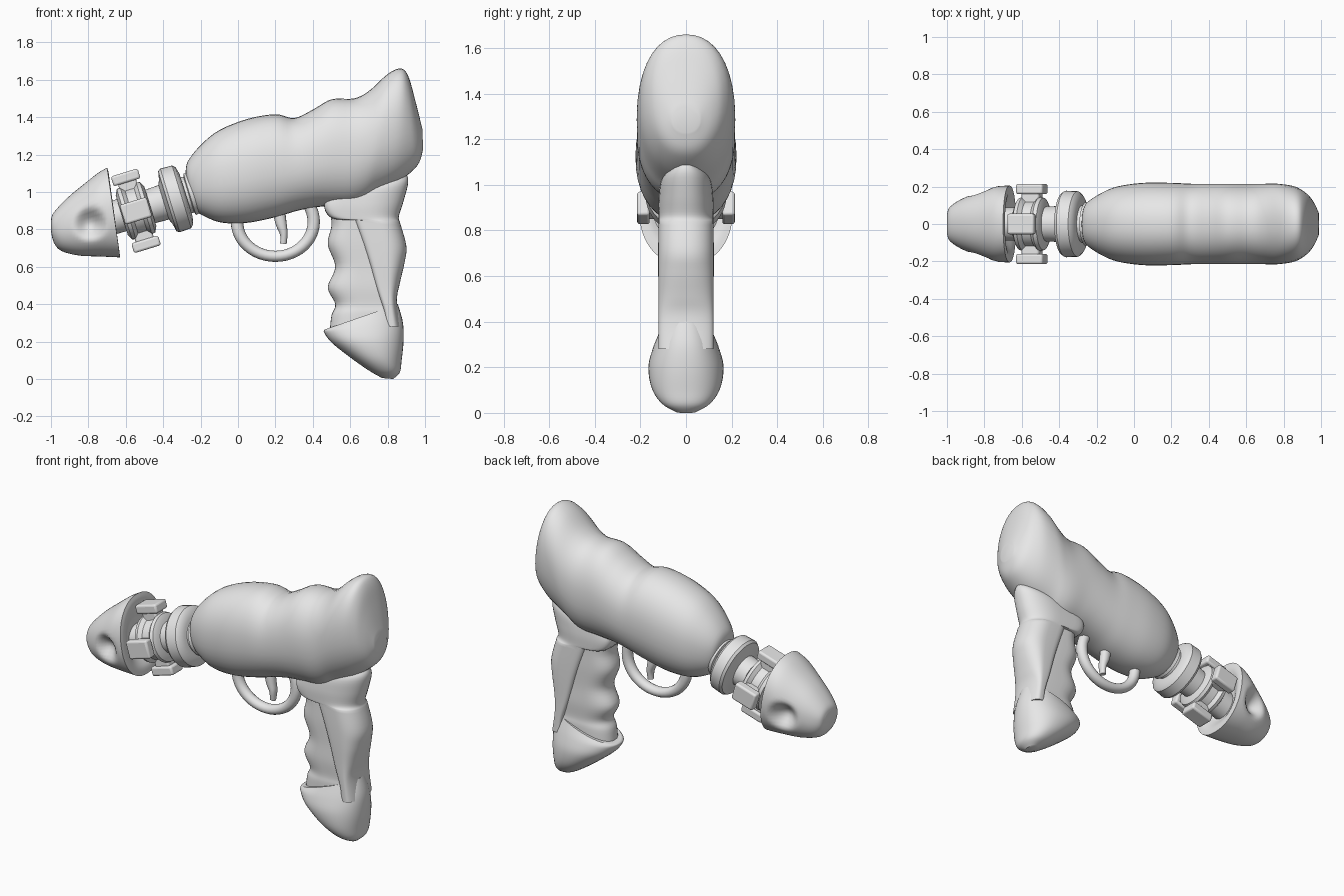
import bpy
import bmesh
from math import cos, sin, pi, radians, hypot
from mathutils import Vector, Matrix

default = bpy.data.objects.get("Cube")
if default:
    bpy.data.objects.remove(default, do_unlink=True)

grey = bpy.data.materials.new("plain_grey")
grey.use_nodes = True
grey.diffuse_color = (0.8, 0.8, 0.8, 1)
grey.node_tree.nodes["Principled BSDF"].inputs["Base Color"].default_value = grey.diffuse_color


def finish(obj, name, angle=40):
    """Name, colour and smooth one part."""
    obj.name = name
    obj.data.materials.clear()
    obj.data.materials.append(grey)
    bpy.ops.object.select_all(action='DESELECT')
    obj.select_set(True)
    bpy.context.view_layer.objects.active = obj
    bpy.ops.object.shade_smooth_by_angle(angle=radians(angle))
    return obj


def from_bmesh(bm, name, angle=40):
    bmesh.ops.remove_doubles(bm, verts=bm.verts, dist=0.0005)
    bmesh.ops.recalc_face_normals(bm, faces=bm.faces)
    mesh = bpy.data.meshes.new(name)
    bm.to_mesh(mesh)
    bm.free()
    obj = bpy.data.objects.new(name, mesh)
    bpy.context.collection.objects.link(obj)
    return finish(obj, name, angle)


def skin(rings, name, angle=40, edit=None):
    """Bridge closed rings of points and cap both ends."""
    bm = bmesh.new()
    loops = [[bm.verts.new(p) for p in ring] for ring in rings]
    n = len(loops[0])
    for a, b in zip(loops, loops[1:]):
        for i in range(n):
            j = (i + 1) % n
            bm.faces.new((a[i], a[j], b[j], b[i]))
    bm.faces.new(loops[0])
    bm.faces.new(loops[-1])
    if edit:
        for v in bm.verts:
            edit(v.co)
    return from_bmesh(bm, name, angle)


def spline(rows, steps):
    """Smooth a list of rows; a repeated row makes a crease."""
    rows = [Vector(r) for r in rows]
    out = []
    for i in range(len(rows) - 1):
        p1, p2 = rows[i], rows[i + 1]
        if (p2 - p1).length < 1e-6:
            continue
        p0, p3 = rows[max(i - 1, 0)], rows[min(i + 2, len(rows) - 1)]
        for k in range(steps):
            t = k / steps
            m1, m2 = (p2 - p0) / 2, (p3 - p1) / 2
            d = p2 - p1
            out.append(p1 + m1 * t + (3 * d - 2 * m1 - m2) * t ** 2
                       + (m1 + m2 - 2 * d) * t ** 3)
    return out + [rows[-1]]


def loft(name, rows, ea=2.2, eb=2.2, n=40, steps=5, **kw):
    """Rows are (x, z) of one edge, (x, z) of the other edge, half width."""
    rings = []
    for ax, az, bx, bz, w in spline(rows, steps):
        ring = []
        for i in range(n):
            c, s = cos(2 * pi * i / n), sin(2 * pi * i / n)
            e = ea if c > 0 else eb
            u = abs(c) ** (2 / e) * (1 if c > 0 else -1)
            v = abs(s) ** (2 / e) * (1 if s > 0 else -1)
            ring.append(((ax + bx + u * (ax - bx)) / 2, w * v,
                         (az + bz + u * (az - bz)) / 2))
        rings.append(ring)
    return skin(rings, name, **kw)


# Bulbous main body, top edge and bottom edge
loft("body", [
    (-.28, 1.09, -.255, .99, .06), (-.27, 1.16, -.235, .91, .11),
    (-.2, 1.25, -.17, .865, .16), (-.1, 1.33, -.08, .835, .2),
    (.05, 1.39, .05, .835, .22), (.2, 1.415, .2, .865, .22),
    (.3, 1.395, .32, .9, .215), (.4, 1.44, .43, .92, .215),
    (.5, 1.495, .53, .925, .215), (.62, 1.5, .62, .93, .215),
    (.7, 1.54, .68, .95, .215), (.8, 1.63, .74, .99, .215),
    (.87, 1.66, .85, 1.05, .2), (.91, 1.62, .93, 1.11, .165),
    (.945, 1.5, .97, 1.16, .12), (.985, 1.34, .99, 1.23, .06)])

# Grip: rear strap, finger panel and swollen base, front edge and back edge
loft("grip_strap", [
    (.79, .28, .87, .28, .12), (.78, .36, .85, .42, .12),
    (.74, .48, .865, .51, .12), (.7, .62, .89, .62, .122),
    (.66, .74, .9, .71, .122), (.62, .85, .865, .84, .12),
    (.62, .85, .865, .84, .12), (.5, .86, .86, .87, .12),
    (.46, .93, .885, .95, .12), (.5, 1, .91, 1.05, .105),
    (.6, 1.06, .9, 1.1, .05)], ea=6, eb=2.2)
loft("finger_panel", [
    (.49, .9, .68, .9, .1), (.5, .82, .7, .82, .1),
    (.48, .72, .73, .72, .102), (.52, .6, .77, .6, .1),
    (.48, .49, .8, .49, .104), (.52, .4, .82, .4, .1),
    (.5, .34, .83, .36, .105), (.49, .25, .83, .28, .105)], ea=2.3, eb=6)
loft("grip_base", [
    (.5, .275, .82, .38, .09), (.465, .265, .855, .4, .122),
    (.465, .265, .855, .4, .122), (.46, .25, .882, .3, .148),
    (.5, .195, .885, .2, .165), (.6, .115, .875, .1, .15),
    (.7, .045, .865, .035, .105), (.77, .005, .83, 0, .04)])

# Trigger and its round guard
loft("trigger", [
    (.18, .92, .25, .92, .03), (.2, .83, .26, .83, .03),
    (.225, .77, .265, .78, .026), (.225, .725, .26, .72, .018)], n=16)
bpy.ops.mesh.primitive_torus_add(major_segments=48, minor_segments=16,
                                 major_radius=.205, minor_radius=.033,
                                 location=(.2, 0, .84), rotation=(pi / 2, 0, 0))
guard = bpy.context.object
guard.scale = (1, .9, 1)
finish(guard, "trigger_guard")


# Nose cone with a hollow back and a dent on each cheek
def cheek_dent(co):
    d = hypot(co.x + .79, co.z - .83) / .1
    if d < 1 and co.x < -.7:
        co.y *= 1 - .4 * (1 - d * d) ** 2


loft("nose_cone", [
    (-1, .85, -1, .79, .05), (-.985, .89, -.985, .73, .09),
    (-.91, .97, -.945, .685, .13), (-.82, 1.045, -.85, .66, .17),
    (-.75, 1.1, -.74, .655, .2), (-.7, 1.13, -.63, .65, .205),
    (-.7, 1.13, -.63, .65, .205), (-.69, 1.08, -.64, .7, .16),
    (-.71, .98, -.68, .76, .1)], n=64, steps=6, edit=cheek_dent)

# Tilted barrel frame: local z runs forward along the barrel
tilt = radians(17)
forward = Vector((-cos(tilt), 0, -sin(tilt)))
up = Vector((-sin(tilt), 0, cos(tilt)))
side = up.cross(forward)
frame = Matrix.Translation((-.33, 0, .965)) @ Matrix((up, -side, forward)).transposed().to_4x4()


def lathe(name, profile, n=40):
    rings = [[frame @ Vector((r * cos(2 * pi * i / n), r * sin(2 * pi * i / n), s))
              for i in range(n)] for s, r in profile]
    skin(rings, name, 35)


# Turned barrel parts, as (distance forward, radius)
lathe("muzzle_ring", [(-.11, .1), (-.1, .112), (-.075, .115), (-.07, .1), (-.03, .1)])
lathe("collar", [(-.055, .12), (-.045, .16), (-.03, .175), (.035, .178),
                 (.05, .168), (.06, .12), (.07, .1)])
lathe("barrel", [(-.03, .1), (.1, .095), (.2, .09), (.45, .088)])
lathe("lug_hub", [(.145, .11), (.16, .14), (.18, .145), (.2, .125),
                  (.25, .125), (.27, .145), (.29, .14), (.305, .11)])

# Four flanged lugs around the hub
for k in range(4):
    bm = bmesh.new()
    turn = frame @ Matrix.Rotation(k * pi / 2, 4, 'Z')
    for radius, size in ((.187, (.055, .11, .15)), (.135, (.11, .08, .1))):
        place = turn @ Matrix.Translation((radius, 0, .226))
        bmesh.ops.create_cube(bm, size=1, matrix=place @ Matrix.Diagonal((*size, 1)))
    lug = from_bmesh(bm, "lug_%d" % (k + 1))
    bevel = lug.modifiers.new("soft_edges", 'BEVEL')
    bevel.width = .012
    bevel.segments = 3
